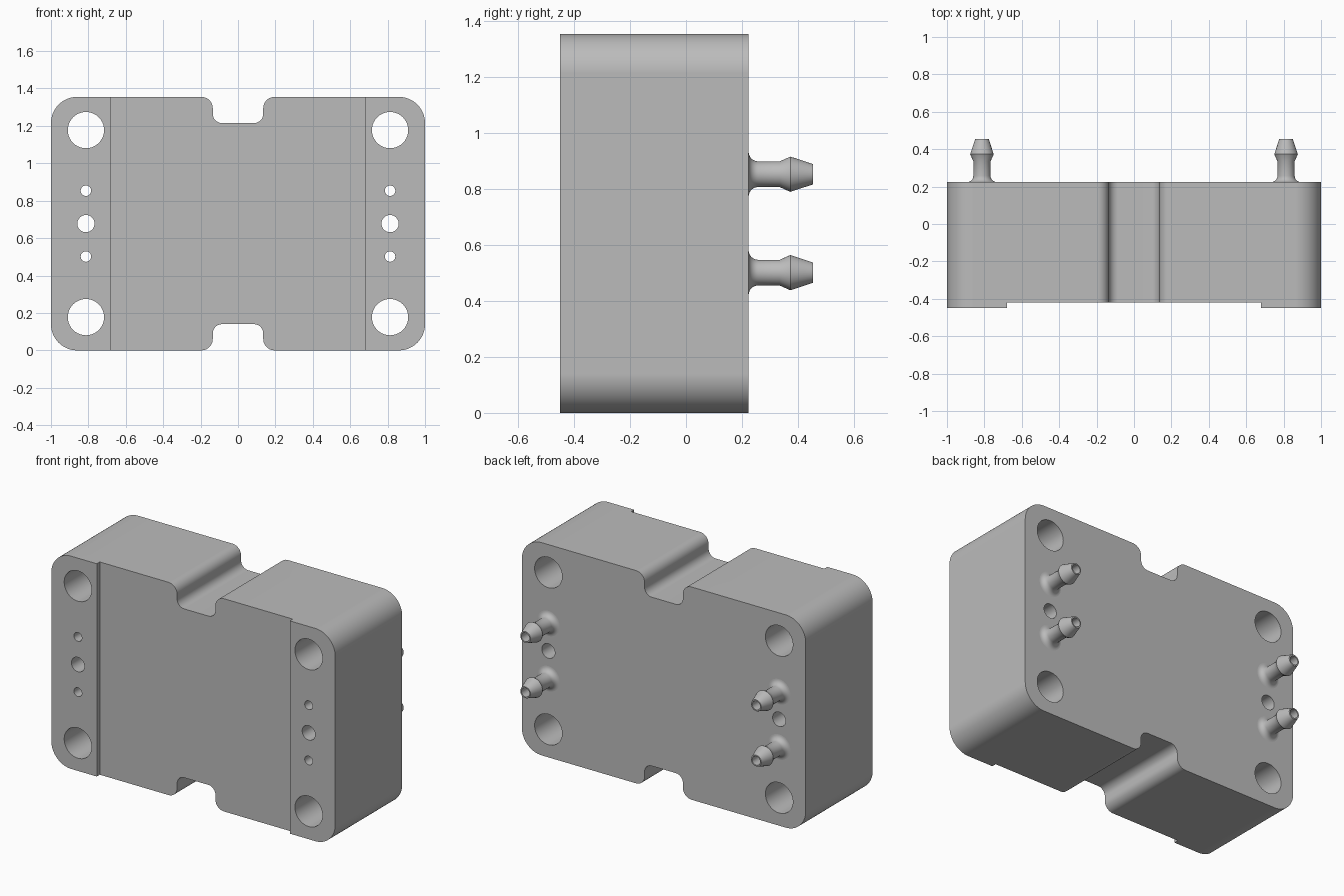
import bpy, bmesh
from math import sin, cos, radians, pi
from mathutils import Matrix, Vector

cube = bpy.data.objects.get("Cube")
if cube:
    bpy.data.objects.remove(cube)

HEIGHT, FRONT, BACK = 1.355, -0.45, 0.224
MID = HEIGHT / 2
HOLE_X, PORT_DZ, BORE = 0.813, 0.176, 0.028

grey = bpy.data.materials.new("light grey")
grey.use_nodes = True
grey.diffuse_color = (0.5, 0.5, 0.5, 1)
grey.node_tree.nodes["Principled BSDF"].inputs["Base Color"].default_value = grey.diffuse_color


def arc(cx, cz, r, start, end, n=10):
    angles = [radians(start + (end - start) * i / n) for i in range(n + 1)]
    return [(cx + r * cos(a), cz + r * sin(a)) for a in angles]


def make_object(name, bm):
    bmesh.ops.recalc_face_normals(bm, faces=bm.faces)
    mesh = bpy.data.meshes.new(name)
    bm.to_mesh(mesh)
    bm.free()
    obj = bpy.data.objects.new(name, mesh)
    bpy.context.collection.objects.link(obj)
    mesh.materials.append(grey)
    return obj


def activate(obj):
    bpy.ops.object.select_all(action='DESELECT')
    obj.select_set(True)
    bpy.context.view_layer.objects.active = obj


def smooth(obj):
    activate(obj)
    bpy.ops.object.shade_smooth_by_angle(angle=radians(25))


# Block outline: one quarter around the middle, then mirrored
top = MID
quarter = (arc(0.085, top - 0.09, 0.05, -90, 0)
           + arc(0.195, top - 0.06, 0.06, 180, 90)
           + arc(0.86, top - 0.14, 0.14, 90, 0, 16))
outline = (quarter + [(x, -z) for x, z in reversed(quarter)]
           + [(-x, -z) for x, z in quarter]
           + [(-x, z) for x, z in reversed(quarter)])
bm = bmesh.new()
face = bm.faces.new([bm.verts.new((x, FRONT, z + MID)) for x, z in outline])
extruded = bmesh.ops.extrude_face_region(bm, geom=[face], use_keep_orig=True)
bmesh.ops.translate(bm, vec=(0, BACK - FRONT, 0),
                    verts=[v for v in extruded["geom"] if isinstance(v, bmesh.types.BMVert)])
block = make_object("block", bm)

# Cutter: shallow front recess and every through hole
bm = bmesh.new()
bmesh.ops.create_cube(bm, size=1, matrix=Matrix.Translation((0, FRONT - 0.07, MID))
                      @ Matrix.Diagonal((1.36, 0.2, 2, 1)))
holes = [(0, 0.046)]
for side in (-1, 1):
    holes += [(side * 0.5, 0.097), (side * PORT_DZ, BORE)]
for x in (-HOLE_X, HOLE_X):
    for dz, r in holes:
        bmesh.ops.create_cone(bm, cap_ends=True, segments=40, radius1=r, radius2=r, depth=2,
                              matrix=Matrix.Translation((x, 0, MID + dz)) @ Matrix.Rotation(pi / 2, 4, 'X'))
cutter = make_object("hole_cutter", bm)
cutter.hide_render = True
cut = block.modifiers.new("holes", 'BOOLEAN')
cut.operation, cut.solver, cut.object = 'DIFFERENCE', 'EXACT', cutter
activate(block)
bpy.ops.object.modifier_apply(modifier=cut.name)
bpy.data.objects.remove(cutter)
smooth(block)
block.modifiers.new("flat face normals", 'WEIGHTED_NORMAL').keep_sharp = True

# Barbed hose ports: (radius, y) profile with flared foot, barb and open bore
foot = arc(0.08, BACK + 0.034, 0.034, 270, 180, 8)
profile = foot + [(0.046, 0.335), (0.063, 0.373), (0.036, 0.455), (BORE, 0.455), (BORE, BACK)]
for side, x in (("right", -HOLE_X), ("left", HOLE_X)):
    for level, dz in (("lower", -PORT_DZ), ("upper", PORT_DZ)):
        bm = bmesh.new()
        centre = Vector((x, 0, MID + dz))
        verts = [bm.verts.new(centre + Vector((r, y, 0))) for r, y in profile]
        edges = [bm.edges.new(pair) for pair in zip(verts, verts[1:])]
        bmesh.ops.spin(bm, geom=verts + edges, cent=centre, axis=(0, 1, 0),
                       angle=2 * pi, steps=40, use_merge=True)
        bmesh.ops.remove_doubles(bm, verts=bm.verts, dist=0.0001)
        smooth(make_object(f"{side}_{level}_hose_port", bm))
